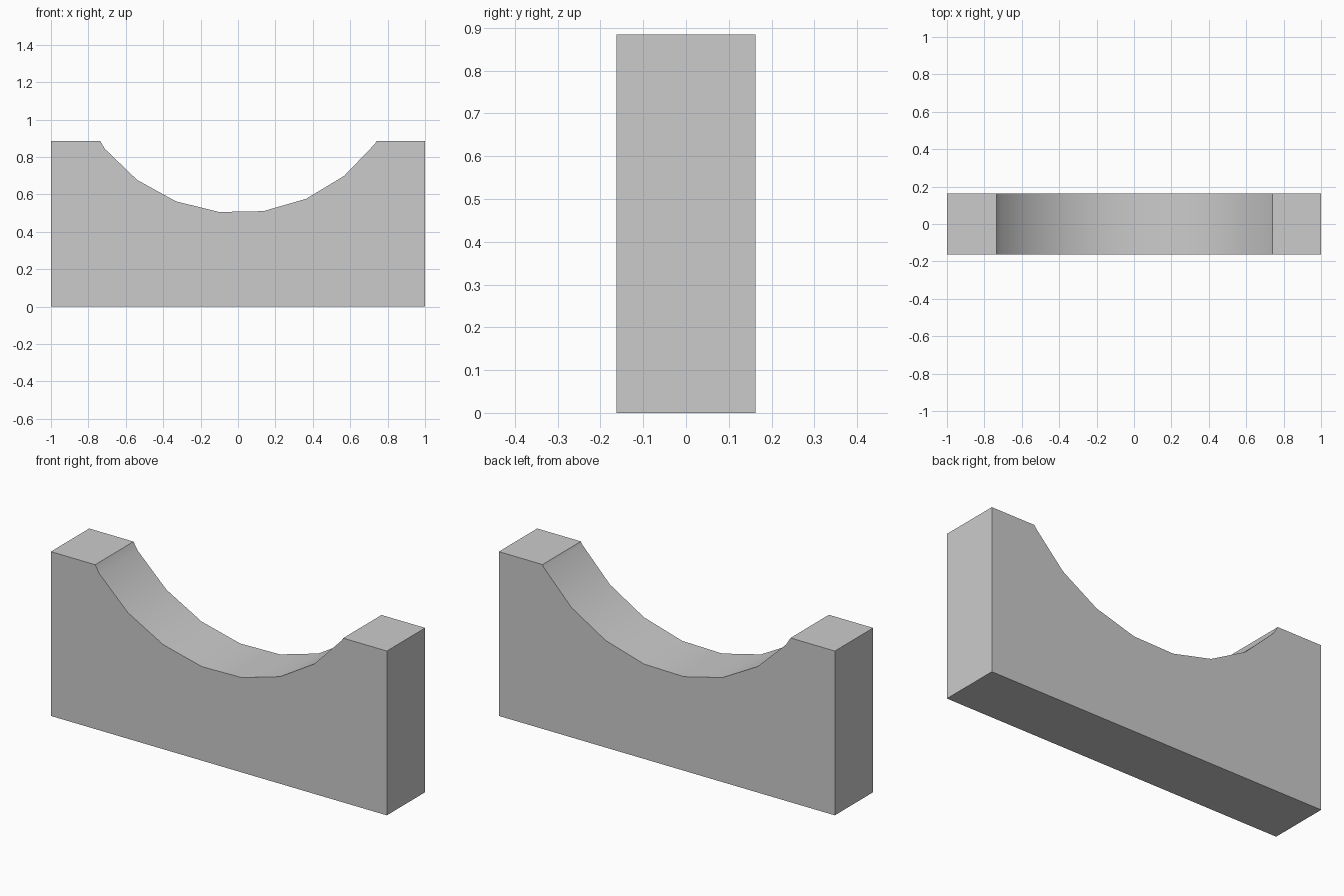
import bpy
import bmesh
from math import sin, cos, radians

HALF_LENGTH, HALF_DEPTH, HEIGHT = 1.0, 0.163, 0.884
RADIUS, CENTRE_Z = 0.91, 1.41      # 24-sided round cutout
STEP, OFFSET = 15, 8.6

cube = bpy.data.objects.get("Cube")
if cube:
    bpy.data.objects.remove(cube, do_unlink=True)

grey = bpy.data.materials.new("plain grey")
grey.use_nodes = True
colour = (0.6, 0.6, 0.6, 1)
grey.diffuse_color = colour
grey.node_tree.nodes["Principled BSDF"].inputs["Base Color"].default_value = colour


def rim_point(i):
    a = radians(OFFSET + STEP * i)
    return RADIUS * sin(a), CENTRE_Z - RADIUS * cos(a)


def at_top(p, q):
    """Point where segment p-q meets the top of the block."""
    t = (HEIGHT - p[1]) / (q[1] - p[1])
    return p[0] + t * (q[0] - p[0]), HEIGHT


# Cradle outline: block corners plus the faceted arc, right to left
rim = [rim_point(i) for i in range(5, -6, -1)]
inside = [p for p in rim if p[1] < HEIGHT]
first = rim.index(inside[0])
last = rim.index(inside[-1])
arc = [at_top(rim[first], rim[first - 1])] + inside + [at_top(rim[last], rim[last + 1])]
outline = [(-HALF_LENGTH, 0), (HALF_LENGTH, 0), (HALF_LENGTH, HEIGHT)]
outline += arc + [(-HALF_LENGTH, HEIGHT)]

# Extrude the outline through the depth
bm = bmesh.new()
face = bm.faces.new([bm.verts.new((x, -HALF_DEPTH, z)) for x, z in outline])
ext = bmesh.ops.extrude_face_region(bm, geom=[face], use_keep_orig=True)
bmesh.ops.translate(bm, vec=(0, 2 * HALF_DEPTH, 0),
                    verts=[v for v in ext["geom"] if isinstance(v, bmesh.types.BMVert)])
bmesh.ops.recalc_face_normals(bm, faces=bm.faces)
mesh = bpy.data.meshes.new("cradle_block")
bm.to_mesh(mesh)
bm.free()
mesh.materials.append(grey)
block = bpy.data.objects.new("cradle_block", mesh)
bpy.context.collection.objects.link(block)

# Smooth the arc, keep the block edges sharp
bpy.context.view_layer.objects.active = block
block.select_set(True)
bpy.ops.object.shade_smooth_by_angle(angle=radians(30))
